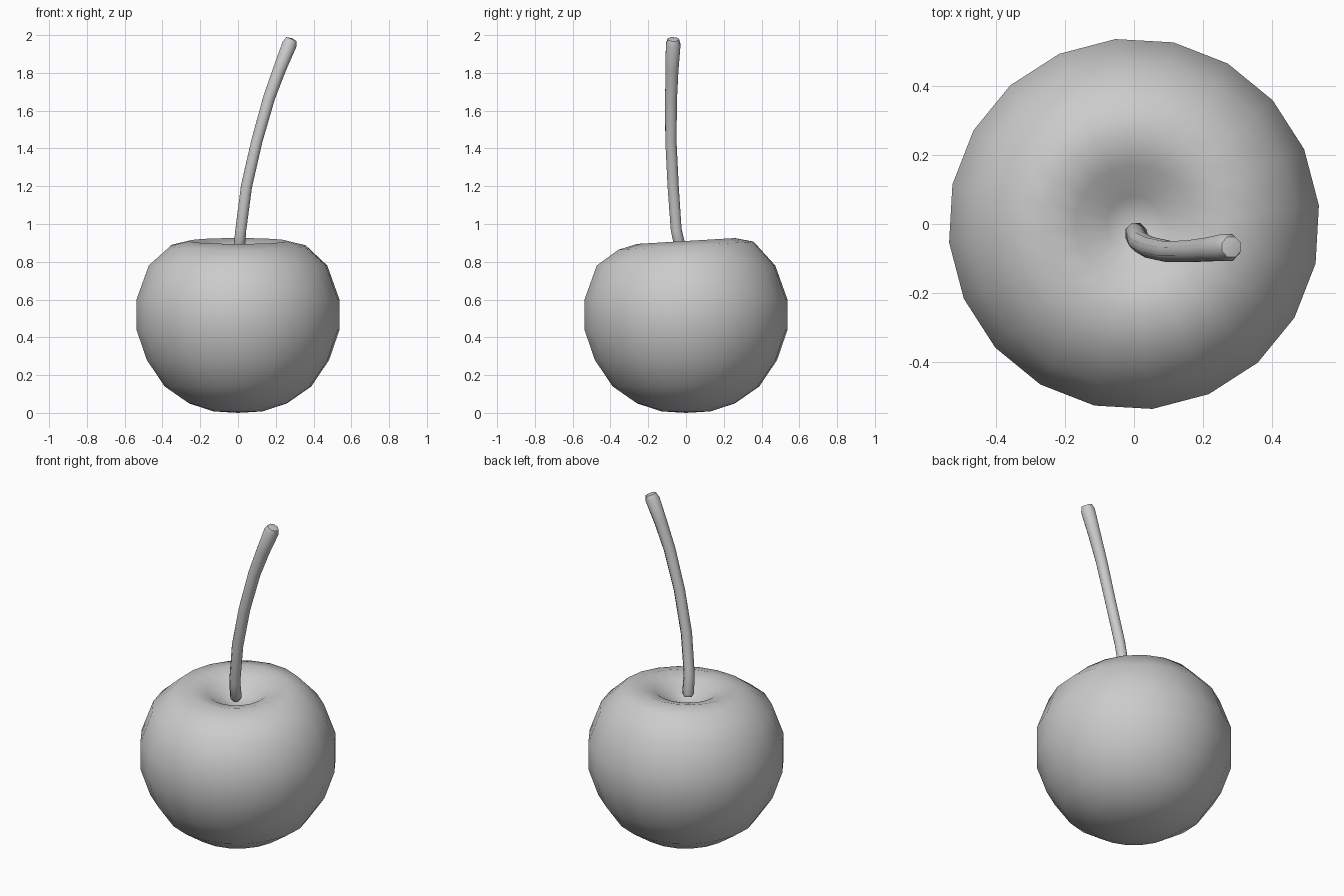
import bpy, bmesh, math
from mathutils import Vector

cube = bpy.data.objects.get("Cube")
if cube:
    bpy.data.objects.remove(cube, do_unlink=True)

# Plain grey material
GREY = (0.6, 0.6, 0.6, 1)
grey = bpy.data.materials.new("plain grey")
grey.use_nodes = True
grey.diffuse_color = GREY
grey.node_tree.nodes["Principled BSDF"].inputs["Base Color"].default_value = GREY


def ring(centre, radius, sides, axis=Vector((0, 0, 1)), turn=0.0):
    """Points of a circle around centre, square to axis."""
    rot = Vector((0, 0, 1)).rotation_difference(axis)
    angles = [turn + math.tau * i / sides for i in range(sides)]
    return [centre + rot @ Vector((radius * math.cos(a), radius * math.sin(a), 0))
            for a in angles]


def loft(name, rings, start, end, sharp):
    """Skin a stack of rings and close both ends on a point."""
    bm = bmesh.new()
    loops = [[bm.verts.new(p) for p in r] for r in rings]
    n = len(loops[0])
    for low, high in zip(loops, loops[1:]):
        for i in range(n):
            j = (i + 1) % n
            bm.faces.new((low[i], low[j], high[j], high[i]))
    for loop, tip in ((loops[0], start), (loops[-1], end)):
        v = bm.verts.new(tip)
        for i in range(n):
            bm.faces.new((loop[i], loop[(i + 1) % n], v))
    bmesh.ops.recalc_face_normals(bm, faces=bm.faces)
    mesh = bpy.data.meshes.new(name)
    bm.to_mesh(mesh)
    bm.free()
    mesh.materials.append(grey)
    ob = bpy.data.objects.new(name, mesh)
    bpy.context.collection.objects.link(ob)
    bpy.ops.object.select_all(action="DESELECT")
    ob.select_set(True)
    bpy.context.view_layer.objects.active = ob
    bpy.ops.object.shade_smooth_by_angle(angle=math.radians(sharp))
    return ob


# Round fruit: radius and height from the base up, over the rim, into the dimple
profile = [(0.13, 0.008), (0.26, 0.05), (0.39, 0.14), (0.485, 0.28), (0.54, 0.44),
           (0.54, 0.6), (0.475, 0.78), (0.36, 0.885), (0.26, 0.91), (0.17, 0.885),
           (0.08, 0.82)]
fruit_rings = []
for r, z in profile:
    points = ring(Vector((0, 0, z)), r, 20, turn=0.1)
    if z > 0.8:  # the rim is a little higher at the back
        for p in points:
            p.z += 0.06 * p.y
    fruit_rings.append(points)
loft("fruit", fruit_rings, (0, 0, 0), (0, 0, 0.79), 80)

# Bent stem: centre line with radius, thicker at the top
path = [((0.0, -0.02, 0.84), 0.02), ((0.005, -0.027, 0.86), 0.033),
        ((0.015, -0.052, 0.97), 0.031), ((0.045, -0.068, 1.2), 0.032),
        ((0.1, -0.08, 1.44), 0.032), ((0.165, -0.079, 1.67), 0.034),
        ((0.22, -0.074, 1.82), 0.037), ((0.272, -0.068, 1.95), 0.042),
        ((0.283, -0.067, 1.978), 0.032)]
centres = [Vector(c) for c, r in path]
stem_rings = []
for i, (c, r) in enumerate(path):
    axis = centres[min(i + 1, len(path) - 1)] - centres[max(i - 1, 0)]
    stem_rings.append(ring(centres[i], r, 8, axis.normalized(), 0.4))
loft("stem", stem_rings, centres[0], centres[-1] + Vector((0.002, 0, 0.006)), 50)
